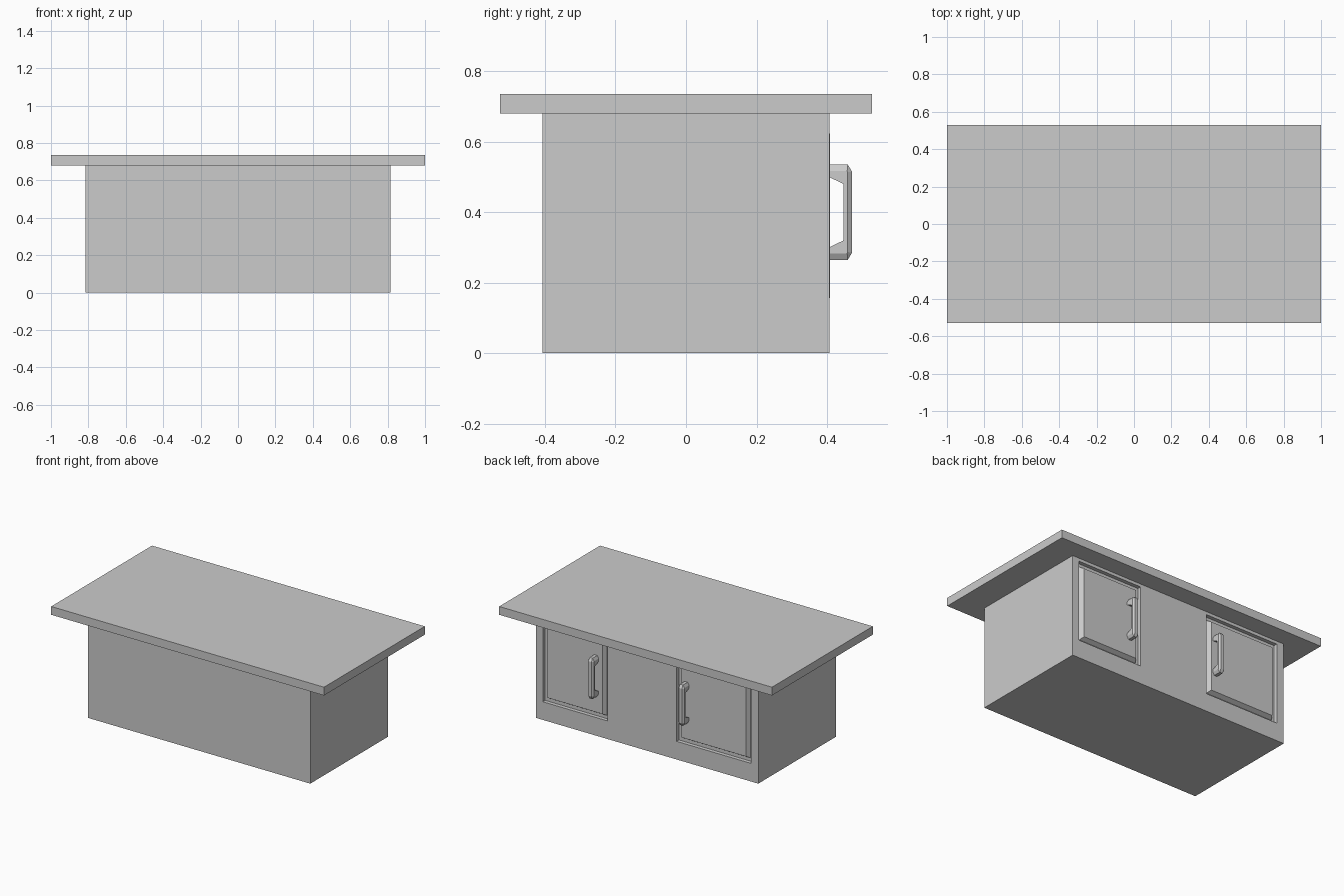
import bpy

if "Cube" in bpy.data.objects:
    bpy.data.objects.remove(bpy.data.objects["Cube"])

BACK = 0.407      # plane of the cabinet face carrying the doors
DEPTH = 0.025     # depth of the recess around each door


def mesh_object(name, verts, faces):
    mesh = bpy.data.meshes.new(name)
    mesh.from_pydata(verts, [], faces)
    obj = bpy.data.objects.new(name, mesh)
    bpy.context.collection.objects.link(obj)
    bpy.context.view_layer.objects.active = obj
    bpy.ops.object.select_all(action='DESELECT')
    obj.select_set(True)
    bpy.ops.object.mode_set(mode='EDIT')
    bpy.ops.mesh.select_all(action='SELECT')
    bpy.ops.mesh.normals_make_consistent(inside=False)
    bpy.ops.object.mode_set(mode='OBJECT')
    return obj


def skin(name, rings):
    """Join equal-length closed rings into a capped solid."""
    n = len(rings[0])
    verts = [v for ring in rings for v in ring]
    faces = [(r * n + i, r * n + (i + 1) % n, (r + 1) * n + (i + 1) % n, (r + 1) * n + i)
             for r in range(len(rings) - 1) for i in range(n)]
    last = (len(rings) - 1) * n
    faces += [tuple(range(n)), tuple(range(last, last + n))]
    return mesh_object(name, verts, faces)


def rect(x0, x1, z0, z1, y, inset=0.0):
    a, b, c, d = x0 + inset, x1 - inset, z0 + inset, z1 - inset
    return [(a, y, c), (b, y, c), (b, y, d), (a, y, d)]


def box(name, x0, x1, y0, y1, z0, z1):
    return skin(name, [rect(x0, x1, z0, z1, y0), rect(x0, x1, z0, z1, y1)])


def handle(name, x):
    # inner, middle and outer outlines of the upper half, as (y, height from centre)
    zc, y0 = 0.40, BACK - 0.002
    half = [((y0, 0.100), (y0, 0.117), (y0, 0.135)),
            ((0.445, 0.081), (0.457, 0.117), (0.459, 0.135)),
            ((0.447, 0.078), (0.458, 0.113), (0.471, 0.115))]
    stations = [(s, 1) for s in half] + [(s, -1) for s in reversed(half)]
    rings = []
    for (inner, mid, outer), sign in stations:
        section = [(inner, -0.021), (mid, -0.021), (outer, -0.011),
                   (outer, 0.011), (mid, 0.021), (inner, 0.021)]
        rings.append([(x + dx, y, zc + sign * h) for (y, h), dx in section])
    return skin(name, rings)


# Worktop and cabinet body
box("worktop", -1, 1, -0.528, 0.528, 0.68, 0.735)
body = box("cabinet_body", -0.815, 0.815, -BACK, BACK, 0, 0.68)

# Doors: recess, raised panel with sloped sides, and pull handle
doors = {"left": (0.29, 0.765, 0.375), "right": (-0.762, -0.217, -0.288)}
Z0, Z1 = 0.12, 0.66
for side, (x0, x1, hx) in doors.items():
    cutter = box("recess_cutter", x0, x1, BACK - DEPTH, BACK + 0.05, Z0, Z1)
    cutter.hide_render = True
    mod = body.modifiers.new("recess", 'BOOLEAN')
    mod.operation, mod.object, mod.solver = 'DIFFERENCE', cutter, 'EXACT'
    bpy.context.view_layer.objects.active = body
    bpy.ops.object.modifier_apply(modifier=mod.name)
    bpy.data.objects.remove(cutter)

    skin(side + "_door_panel", [rect(x0, x1, Z0, Z1, BACK - DEPTH - 0.002, 0.02),
                                rect(x0, x1, Z0, Z1, BACK + 0.002, 0.037)])
    handle(side + "_door_handle", hx)
